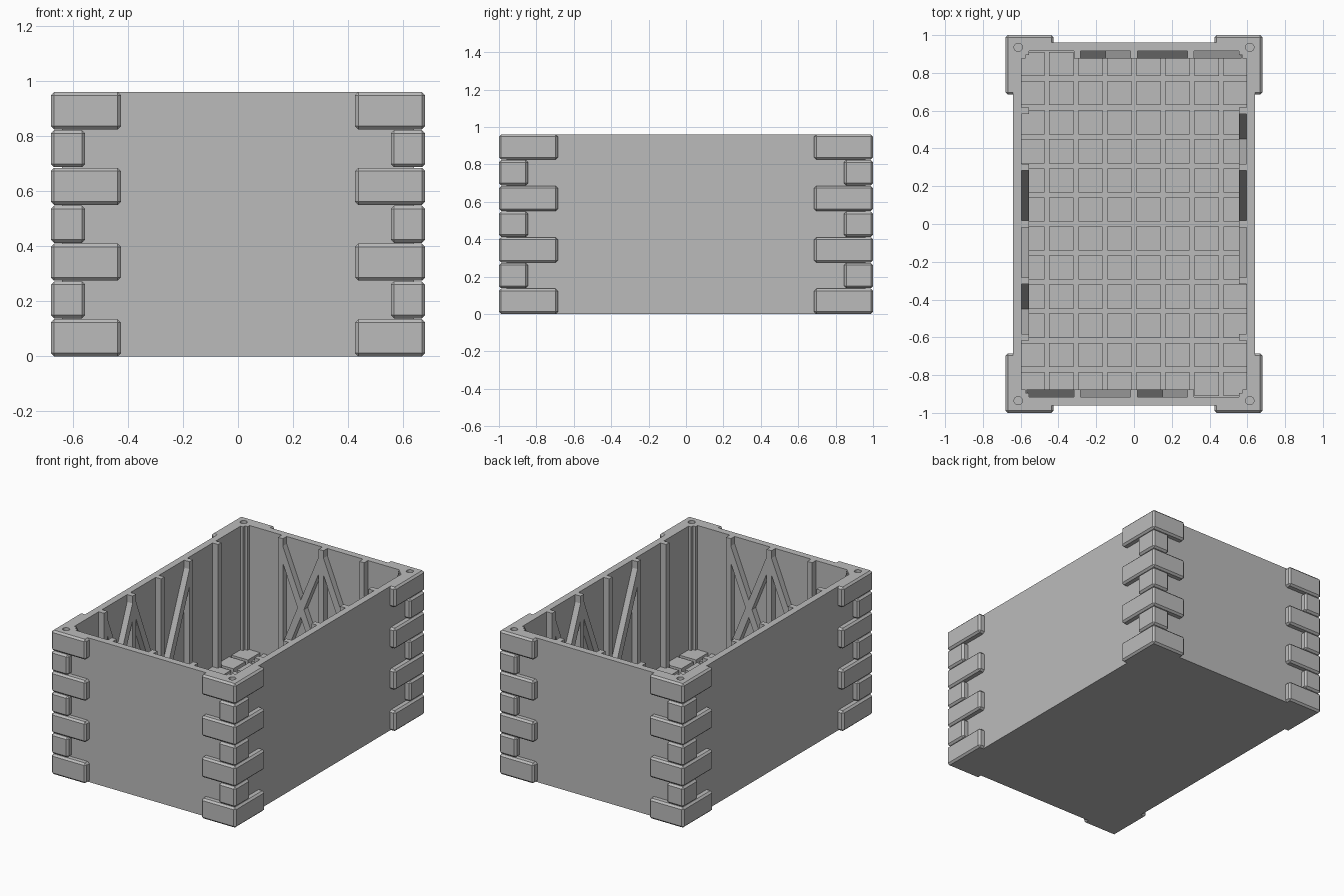
import bpy, bmesh, math
from mathutils import Vector

cube = bpy.data.objects.get("Cube")
if cube:
    bpy.data.objects.remove(cube, do_unlink=True)

HX, HY, H = 0.64, 0.96, 0.96      # outer half sizes and height of the walls
WALL, RIB = 0.045, 0.04           # wall thickness, depth of the inner timbers
FLOOR = 0.10
IX, IY = HX - WALL, HY - WALL

grey = bpy.data.materials.new("stone_grey")
grey.use_nodes = True
grey.diffuse_color = (0.5, 0.5, 0.5, 1)
grey.node_tree.nodes["Principled BSDF"].inputs["Base Color"].default_value = (0.5, 0.5, 0.5, 1)


def make(name, bm):
    bmesh.ops.recalc_face_normals(bm, faces=bm.faces)
    mesh = bpy.data.meshes.new(name)
    bm.to_mesh(mesh)
    bm.free()
    mesh.materials.append(grey)
    obj = bpy.data.objects.new(name, mesh)
    bpy.context.collection.objects.link(obj)
    return obj


def add_box(bm, lo, hi):
    verts = bmesh.ops.create_cube(bm, size=1)["verts"]
    for v in verts:
        v.co = Vector([(a + b) / 2 + c * (b - a) for a, b, c in zip(lo, hi, v.co)])


def add_prism(bm, points, offset):
    """Extrude a closed outline of 3D points along an offset."""
    face = bm.faces.new([bm.verts.new(p) for p in points])
    res = bmesh.ops.extrude_face_region(bm, geom=[face])
    moved = [g for g in res["geom"] if isinstance(g, bmesh.types.BMVert)]
    bmesh.ops.translate(bm, verts=moved, vec=offset)


# Open box with a peg hole in each corner of the rim
bm = bmesh.new()
add_box(bm, (-HX, -HY, 0), (HX, HY, H))
walls = make("box_walls", bm)
bm = bmesh.new()
add_box(bm, (-IX, -IY, FLOOR), (IX, IY, H + 0.2))
for sx in (-1, 1):
    for sy in (-1, 1):
        res = bmesh.ops.create_cone(bm, cap_ends=True, segments=24, radius1=0.022,
                                    radius2=0.022, depth=0.2)
        bmesh.ops.translate(bm, verts=res["verts"], vec=(sx * 0.613, sy * 0.935, H))
cutter = make("inside_cutter", bm)
cutter.hide_render = True
mod = walls.modifiers.new("hollow", 'BOOLEAN')
mod.object = cutter
mod.solver = 'EXACT'
bpy.context.view_layer.objects.active = walls
bpy.ops.object.modifier_apply(modifier=mod.name)
bpy.data.objects.remove(cutter, do_unlink=True)

# Floor tiles
bm = bmesh.new()
PITCH, TILE = 0.154, 0.064
for i in range(8):
    for j in range(12):
        x, y = (i - 3.5) * PITCH, (j - 5.5) * PITCH
        add_box(bm, (max(x - TILE, -IX), max(y - TILE, -IY), FLOOR - 0.01),
                (min(x + TILE, IX), min(y + TILE, IY), FLOOR + 0.035))
make("floor_tiles", bm)


# Corner stones: alternating long and short L-shaped blocks with chamfered edges
def corner_stone(bm, long, z, sx, sy):
    ox, oy = 0.68, 1.0
    ax, by = (0.425, 0.685) if long else (0.555, 0.845)
    nx, ny = HX - 0.004, HY - 0.004
    outline = [(ax, oy), (ox, oy), (ox, by), (nx, by), (nx, ny), (ax, ny)]
    part = bmesh.new()
    add_prism(part, [(x * sx, y * sy, z) for x, y in outline], (0, 0, 0.135))
    outer = {v for v in part.verts if abs(v.co.x) > ox - 0.001 or abs(v.co.y) > oy - 0.001}
    edges = [e for e in part.edges if outer & set(e.verts)]
    bmesh.ops.bevel(part, geom=edges, offset=0.012, segments=1, affect='EDGES')
    bmesh.ops.recalc_face_normals(part, faces=part.faces)
    temp = bpy.data.meshes.new("temp")
    part.to_mesh(temp)
    part.free()
    bm.from_mesh(temp)
    bpy.data.meshes.remove(temp)


for sx, side in ((-1, "right"), (1, "left")):
    for sy, end in ((-1, "front"), (1, "back")):
        bm = bmesh.new()
        for k in range(7):
            corner_stone(bm, k % 2 == 0, k * 0.1375, sx, sy)
        make(f"corner_stones_{end}_{side}", bm)


# Timber frames: u runs along the wall, d is the distance from the centre
def frame(name, to_world, inner, posts, braces):
    bm = bmesh.new()
    d0, d1 = inner - RIB, inner + 0.005
    depth = Vector(to_world(0, d1, 0)) - Vector(to_world(0, d0, 0))
    half = 0.018

    def plank(points):
        add_prism(bm, [to_world(u, d0, z) for u, z in points], depth)

    for u in posts:
        plank([(u - half, FLOOR - 0.01), (u + half, FLOOR - 0.01), (u + half, H), (u - half, H)])
    tall = 0.12
    for low, high in braces:
        plank([(low, FLOOR), (high, H - tall), (high, H - 0.005), (low, FLOOR + tall)])
    make(name, bm)


side_posts = [-0.6, -0.3, 0, 0.3, 0.6]
side_braces = [(0, 0.3), (0, -0.3), (-0.6, -0.3), (-0.3, -0.6)]
end_posts = [-0.3, 0, 0.3]
end_braces = [(0.3, 0), (0.3, 0.57), (-0.3, 0), (0, -0.3)]
for s, side, end in ((1, "right", "back"), (-1, "left", "front")):
    frame(f"timber_frame_{side}", lambda u, d, z: (-s * d, s * u, z), IX, side_posts, side_braces)
    frame(f"timber_frame_{end}", lambda u, d, z: (s * u, s * d, z), IY, end_posts, end_braces)

# Stepped posts filling the inner corners
bm = bmesh.new()
for sx in (-1, 1):
    for sy in (-1, 1):
        for w, t in ((0.04, 0.02), (0.02, 0.04)):
            xs = sorted((sx * (IX - w), sx * (IX + 0.003)))
            ys = sorted((sy * (IY - t), sy * (IY + 0.003)))
            add_box(bm, (xs[0], ys[0], FLOOR - 0.01), (xs[1], ys[1], H))
make("inner_corner_posts", bm)
